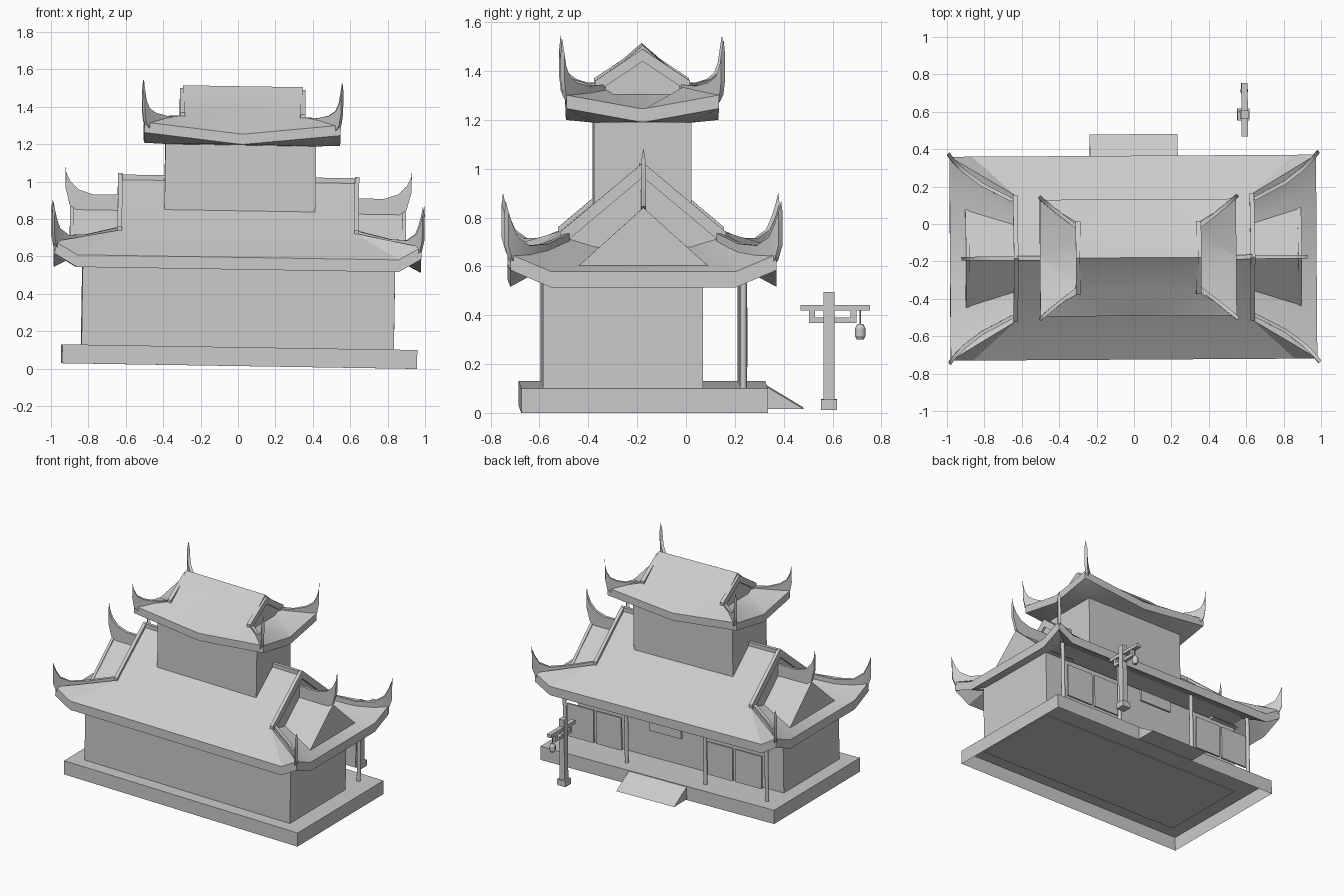
import bpy, bmesh, math
from mathutils import Matrix, Vector

cube = bpy.data.objects.get("Cube")
if cube:
    bpy.data.objects.remove(cube)

stone = bpy.data.materials.new("plain_grey")
stone.use_nodes = True
GREY = (0.6, 0.6, 0.6, 1)
stone.diffuse_color = GREY
stone.node_tree.nodes["Principled BSDF"].inputs["Base Color"].default_value = GREY

# The whole building leans and turns very slightly
LEAN = Matrix.Rotation(0.006, 4, 'Z') @ Matrix.Rotation(0.016, 4, 'Y')
CY = -0.18   # centre line of the roofs
RX = -0.014  # middle of the lower roof
UX = 0.001   # middle of the upper roof


def finish(name, bm, smooth=None, fix=True):
    if fix:
        bmesh.ops.recalc_face_normals(bm, faces=bm.faces)
    mesh = bpy.data.meshes.new(name)
    bm.to_mesh(mesh)
    bm.free()
    mesh.transform(LEAN)
    mesh.materials.append(stone)
    ob = bpy.data.objects.new(name, mesh)
    bpy.context.collection.objects.link(ob)
    if smooth:
        bpy.ops.object.select_all(action='DESELECT')
        ob.select_set(True)
        bpy.context.view_layer.objects.active = ob
        bpy.ops.object.shade_smooth_by_angle(angle=math.radians(smooth))


def box(name, x, y, z, open_bottom=False):
    bm = bmesh.new()
    bmesh.ops.create_cube(bm, size=1)
    for v in bm.verts:
        for i, (lo, hi) in enumerate((x, y, z)):
            v.co[i] = hi if v.co[i] > 0 else lo
    if open_bottom:
        bmesh.ops.delete(bm, geom=[f for f in bm.faces if f.normal.z < -0.5], context='FACES')
    finish(name, bm, fix=not open_bottom)


def prism(name, x0, x1, profile):
    """Extrude a (y, z) profile along x."""
    bm = bmesh.new()
    a = [bm.verts.new((x0, y, z)) for y, z in profile]
    b = [bm.verts.new((x1, y, z)) for y, z in profile]
    bm.faces.new(a)
    bm.faces.new(b)
    for i in range(len(a)):
        j = (i + 1) % len(a)
        bm.faces.new((a[i], a[j], b[j], b[i]))
    finish(name, bm)


def rod(name, x, y, z0, z1, r0, r1, sides=8):
    bm = bmesh.new()
    bmesh.ops.create_cone(bm, cap_ends=True, segments=sides, radius1=r0, radius2=r1,
                          depth=z1 - z0, matrix=Matrix.Translation((x, y, (z0 + z1) / 2)))
    finish(name, bm, 50)


def chevron(name, x, thick, hy, low, top, width):
    """Gable bargeboard."""
    prism(name, x - thick / 2, x + thick / 2,
          [(CY - hy, low), (CY, top), (CY + hy, low),
           (CY + hy, low - width), (CY, top - width), (CY - hy, low - width)])


def fin(name, plan, stations, tip, thick=0.02):
    """Upswept ridge plate; stations are (t, low, high) along a bent plan path."""
    p0, p1, p2 = (Vector(p) for p in plan)

    def at(t):
        return p0 * (1 - t) ** 2 + p1 * 2 * t * (1 - t) + p2 * t * t
    d = (p2 - p0).normalized()
    side = Vector((-d.y, d.x)) * thick / 2
    bm = bmesh.new()
    rings = []
    for t, lo, hi in stations:
        p = at(t)
        rings.append([bm.verts.new((*(p + side * s), z))
                      for s, z in ((-1, lo), (1, lo), (1, hi), (-1, hi))])
    for a, b in zip(rings, rings[1:]):
        for i in range(4):
            j = (i + 1) % 4
            bm.faces.new((a[i], a[j], b[j], b[i]))
    bm.faces.new(rings[0])
    end = bm.verts.new((*at(tip[0]), tip[1]))
    for i in range(4):
        bm.faces.new((rings[-1][i], rings[-1][(i + 1) % 4], end))
    finish(name, bm, 35)


def roof(name, cx, half, flat, gable, skirt, eave, corner, gz, ridge, thick, wall, wz):
    """Hip-and-gable roof with lifted corners, upright fascia and a soffit."""
    bm = bmesh.new()

    def vert(x, y, z):
        return bm.verts.new((cx + x, CY + y, z))
    (hx, hy), (fx, fy), (gx, gy) = half, flat, gable
    signs = ((-1, -1), (1, -1), (1, 1), (-1, 1))

    def eaves(drop):
        ring = []
        for k, (sx, sy) in enumerate(signs):
            nx, ny = signs[(k + 1) % 4]
            ring.append(vert(sx * hx, sy * hy, corner - drop))
            for ax, ay in ((sx, sy), (nx, ny)):
                pos = (ax * fx, ay * hy) if k % 2 == 0 else (ax * hx, ay * fy)
                ring.append(vert(*pos, eave - drop))
        return ring
    top, low = eaves(0), eaves(thick)
    G = [vert(sx * gx, sy * gy, gz) for sx, sy in signs]
    H = [vert(sx * gx, sy * skirt[0], skirt[1]) for sx, sy in signs]
    W = [vert(sx * wall[0], sy * wall[1], wz) for sx, sy in signs]
    R = {-1: vert(-gx, 0, ridge), 1: vert(gx, 0, ridge)}
    for k in range(4):
        n = (k + 1) % 4
        c, a, b, e = (top[(3 * k + i) % 12] for i in range(4))
        s = signs[k][0]
        if k % 2 == 0:  # long slopes
            bm.faces.new((c, a, G[k]))
            bm.faces.new((a, b, G[n], G[k]))
            bm.faces.new((b, e, G[n]))
            bm.faces.new((G[k], G[n], R[-s], R[s]))
        else:  # end skirts and gables
            bm.faces.new((c, a, H[k], G[k]))
            bm.faces.new((a, b, H[n], H[k]))
            bm.faces.new((b, e, G[n], H[n]))
            bm.faces.new((G[k], H[k], H[n], G[n], R[s]))
        c, a, b, e = (low[(3 * k + i) % 12] for i in range(4))
        bm.faces.new((c, a, W[k]))
        bm.faces.new((a, b, W[n], W[k]))
        bm.faces.new((b, e, W[n]))
    bm.faces.new(W)
    for i in range(12):
        j = (i + 1) % 12
        bm.faces.new((top[i], top[j], low[j], low[i]))
    finish(name, bm, 25)


# Terrace, ramp and hall
box("terrace", (-0.945, 0.953), (-0.68, 0.33), (0.014, 0.115), open_bottom=True)
prism("ramp", -0.235, 0.235, [(0.33, 0.11), (0.48, 0.02), (0.33, 0.02)])
box("hall_walls", (-0.842, 0.828), (-0.59, 0.065), (0.11, 0.605))

# Lower roof
roof("lower_roof", RX, (0.98, 0.545), (0.86, 0.38), (0.63, 0.335), (0.2, 0.69),
     0.595, 0.665, 0.732, 1.01, 0.065, (0.81, 0.38), 0.618)
box("main_ridge", (RX - 0.63, RX + 0.63), (CY - 0.012, CY + 0.012), (0.98, 1.028))
HORN = [(0, 0.66, 0.745), (0.4, 0.6, 0.705), (0.7, 0.6, 0.7),
        (0.88, 0.61, 0.735), (0.96, 0.64, 0.785), (1.02, 0.7, 0.84)]
for sx in (-1, 1):
    side = "left" if sx > 0 else "right"
    chevron(side + "_bargeboard", RX + sx * 0.633, 0.024, 0.34, 0.75, 1.035, 0.06)
    prism(side + "_lower_gable", RX + sx * 0.62, RX + sx * 0.88,
          [(CY - 0.28, 0.6), (CY, 0.845), (CY + 0.28, 0.6)])
    prism(side + "_lower_gable_board", RX + sx * 0.878, RX + sx * 0.898,
          [(CY - 0.283, 0.6), (CY, 0.855), (CY + 0.283, 0.6)])
    fin(side + "_ridge_horn",
        [(RX + sx * 0.63, CY), (RX + sx * 0.78, CY), (RX + sx * 0.93, CY)],
        [(0, 0.83, 0.92), (0.5, 0.83, 0.92), (0.75, 0.83, 0.945),
         (0.9, 0.86, 0.99), (0.98, 0.95, 1.04)], (0.99, 1.1))
    for sy in (-1, 1):
        end = side + ("_back" if sy > 0 else "_front")
        fin(end + "_lower_horn",
            [(RX + sx * 0.645, CY + sy * 0.31), (RX + sx * 0.88, CY + sy * 0.41),
             (RX + sx * 0.985, CY + sy * 0.555)], HORN, (1.03, 0.885))

# Tower and upper roof
box("tower_walls", (-0.409, 0.397), (-0.38, 0.02), (0.8, 1.2))
roof("upper_roof", UX, (0.525, 0.312), (0.01, 0.01), (0.32, 0.185), (0.12, 1.31),
     1.255, 1.31, 1.35, 1.51, 0.055, (0.4, 0.2), 1.195)
for sx in (-1, 1):
    side = "left" if sx > 0 else "right"
    chevron(side + "_upper_bargeboard", UX + sx * 0.322, 0.028, 0.195, 1.365, 1.495, 0.05)
    for sy in (-1, 1):
        fin(side + ("_back" if sy > 0 else "_front") + "_upper_horn",
            [(UX + sx * 0.32, CY + sy * 0.16), (UX + sx * 0.43, CY + sy * 0.24),
             (UX + sx * 0.528, CY + sy * 0.327)],
            [(0, 1.28, 1.35), (0.4, 1.28, 1.345), (0.7, 1.27, 1.36),
             (0.88, 1.28, 1.385), (0.97, 1.31, 1.43), (1.01, 1.37, 1.48)], (1.02, 1.54))

# Porch columns, screens and plaque
for sx in (-1, 1):
    side = "left" if sx > 0 else "right"
    for x in (0.32, 0.82):
        rod(side + "_column", sx * x, 0.23, 0.11, 0.61, 0.014, 0.014, 10)
    for a, b in ((0.35, 0.555), (0.575, 0.79)):
        box(side + "_screen", tuple(sorted((sx * a, sx * b))), (0.235, 0.248), (0.2, 0.44))
box("plaque", (-0.13, 0.13), (0.222, 0.238), (0.4, 0.48))

# Lamp post
LX, LY = 0.588, 0.582
box("lamp_base", (LX - 0.033, LX + 0.033), (LY - 0.033, LY + 0.033), (0.021, 0.065))
box("lamp_post", (LX - 0.02, LX + 0.02), (LY - 0.022, LY + 0.022), (0.06, 0.505))
box("lamp_crossbar", (LX - 0.017, LX + 0.017), (0.465, 0.75), (0.428, 0.452))
box("lamp_bracket", (LX - 0.013, LX + 0.013), (0.5, 0.695), (0.377, 0.4))
for y in (0.512, 0.683):
    box("lamp_strut", (LX - 0.013, LX + 0.013), (y - 0.012, y + 0.012), (0.39, 0.435))
rod("lantern_cord", LX, 0.71, 0.36, 0.435, 0.003, 0.003, 6)
rod("lantern_top", LX, 0.71, 0.355, 0.373, 0.022, 0.013)
rod("lantern", LX, 0.71, 0.325, 0.355, 0.022, 0.022)
rod("lantern_foot", LX, 0.71, 0.31, 0.325, 0.014, 0.022)
